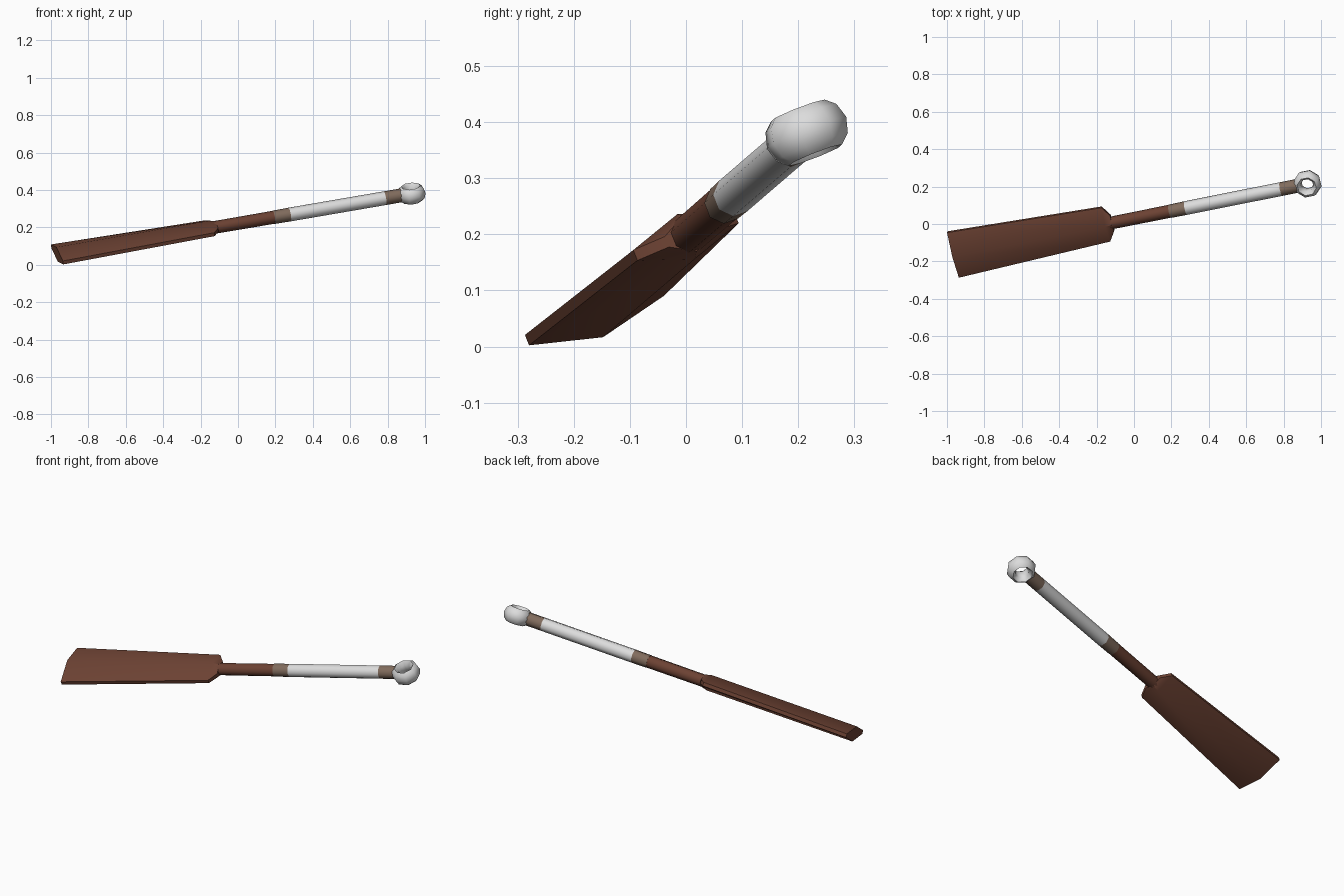
import bpy, bmesh, math
from mathutils import Vector, Matrix

if "Cube" in bpy.data.objects:
    bpy.data.objects.remove(bpy.data.objects["Cube"])

# Tilted frame: d along the shaft, w across the blade, n out of the blade face
origin = Vector((-0.15, 0.0, 0.196))
d = Vector((0.967, 0.193, 0.166)).normalized()
w = Vector((-0.246, 0.909, 0.333))
w = (w - d * w.dot(d)).normalized()
n = d.cross(w)


def P(t, a, b):
    return origin + d * t + w * a + n * b


def material(name, rgb):
    m = bpy.data.materials.new(name)
    m.diffuse_color = (*rgb, 1)
    m.use_nodes = True
    m.node_tree.nodes["Principled BSDF"].inputs["Base Color"].default_value = m.diffuse_color
    return m


brown = material("dark wood", (0.15, 0.054, 0.033))
tan = material("tan binding", (0.22, 0.15, 0.11))
pale = material("pale grey", (0.72, 0.72, 0.72))


def loft(name, rings, mat, angle, cap=True, closed=False):
    """Join rings of (t, a, b) points into one skin."""
    bm = bmesh.new()
    vs = [[bm.verts.new(P(*p)) for p in r] for r in rings]
    k = len(vs[0])
    pairs = list(zip(vs, vs[1:])) + ([(vs[-1], vs[0])] if closed else [])
    for r0, r1 in pairs:
        for i in range(k):
            j = (i + 1) % k
            bm.faces.new((r0[i], r0[j], r1[j], r1[i]))
    if cap and not closed:
        bm.faces.new(vs[0])
        bm.faces.new(vs[-1])
    bmesh.ops.recalc_face_normals(bm, faces=bm.faces)
    me = bpy.data.meshes.new(name)
    bm.to_mesh(me)
    bm.free()
    me.materials.append(mat)
    ob = bpy.data.objects.new(name, me)
    bpy.context.collection.objects.link(ob)
    bpy.ops.object.select_all(action='DESELECT')
    ob.select_set(True)
    bpy.context.view_layer.objects.active = ob
    bpy.ops.object.shade_smooth_by_angle(angle=math.radians(angle))
    return ob


def hexagon(t, half_w, edge, mid):
    return [(t, -half_w, -edge), (t, 0, -mid), (t, half_w, -edge),
            (t, half_w, edge), (t, 0, mid), (t, -half_w, edge)]


def circle(t, r, sides=8):
    return [(t, r * math.cos(math.tau * (i + .5) / sides),
             r * math.sin(math.tau * (i + .5) / sides)) for i in range(sides)]


# Blade: ridged on both faces, tapering to a chamfered shoulder
loft("blade", [hexagon(-0.845, 0.132, 0.010, 0.042),
               hexagon(0.0, 0.099, 0.010, 0.043),
               hexagon(0.035, 0.045, 0.010, 0.034)], brown, 35)

# Shaft, bindings and grip: consecutive tubes
for name, t0, t1, r0, r1, mat in [
        ("shaft", 0.02, 0.352, 0.034, 0.035, brown),
        ("lower_binding", 0.352, 0.440, 0.036, 0.037, tan),
        ("grip", 0.440, 0.967, 0.037, 0.037, pale),
        ("upper_binding", 0.967, 1.062, 0.037, 0.037, tan)]:
    loft(name, [circle(t0, r0), circle(t1, r1)], mat, 50)

# Pommel: thick eight-sided ring with its hole facing out of the blade face
profile = [(0.035, -0.022), (0.052, -0.043), (0.069, -0.028), (0.077, 0),
           (0.069, 0.028), (0.052, 0.043), (0.035, 0.022)]
ct = 1.114
rings = []
for i in range(8):
    a = math.tau * (i + .5) / 8
    rings.append([(ct + r * math.cos(a), r * math.sin(a), h) for r, h in profile])
loft("pommel_ring", rings, pale, 60, closed=True)
